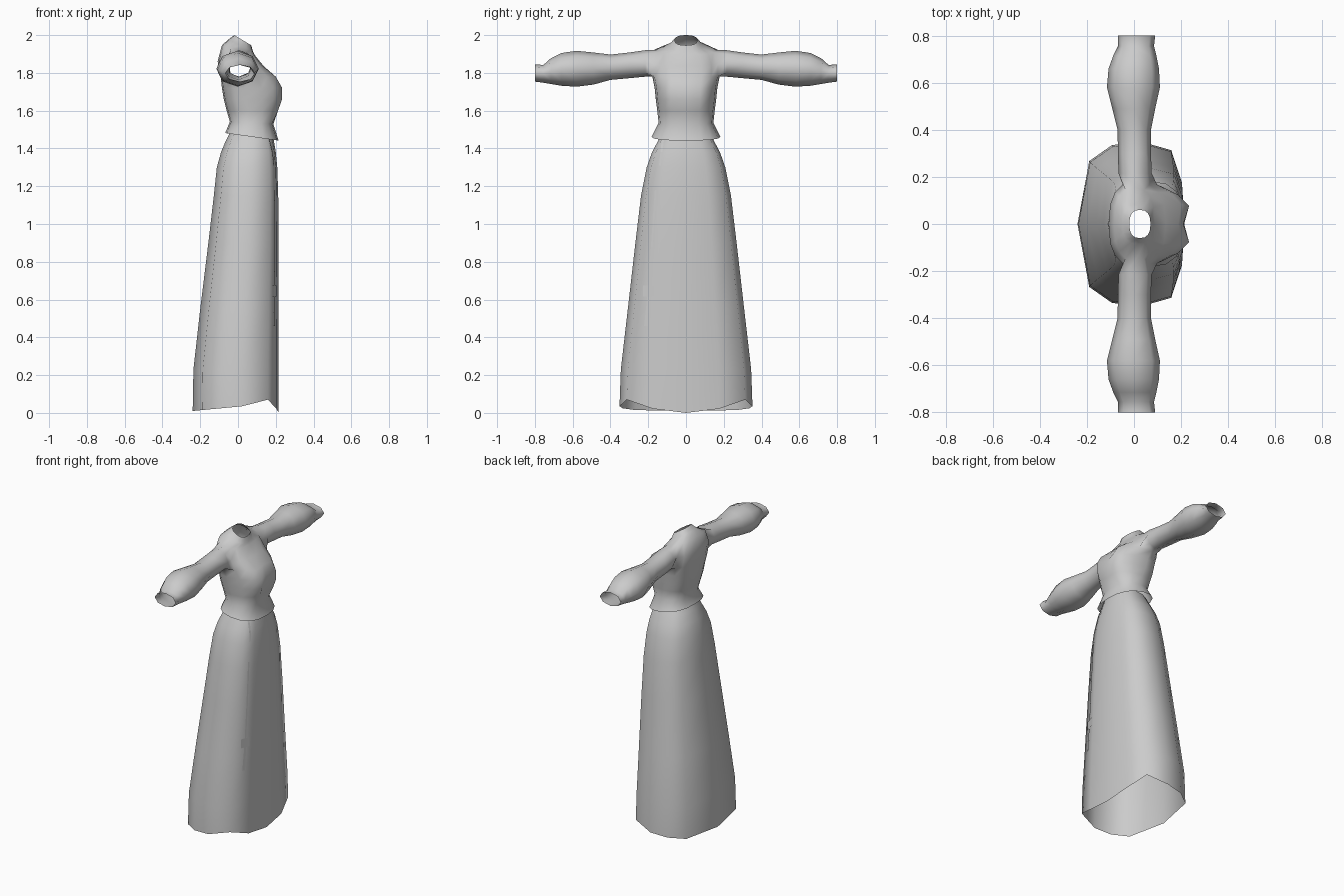
import bpy, bmesh, math

if "Cube" in bpy.data.objects:
    bpy.data.objects.remove(bpy.data.objects["Cube"])

fabric = bpy.data.materials.new("grey_fabric")
fabric.diffuse_color = (0.6, 0.6, 0.6, 1)
fabric.use_nodes = True
fabric.node_tree.nodes["Principled BSDF"].inputs["Base Color"].default_value = fabric.diffuse_color


def finish(bm, name, smooth=True):
    if smooth:
        bmesh.ops.recalc_face_normals(bm, faces=bm.faces)
    me = bpy.data.meshes.new(name)
    bm.to_mesh(me)
    bm.free()
    if smooth:
        me.shade_smooth()
    me.materials.append(fabric)
    ob = bpy.data.objects.new(name, me)
    bpy.context.collection.objects.link(ob)
    return ob


def bridge(bm, a, b):
    n = len(a)
    for i in range(n):
        j = (i + 1) % n
        bm.faces.new((a[i], a[j], b[j], b[i]))


def spow(v, p=0.8):
    return math.copysign(abs(v) ** p, v)


# ---- bodice: lofted rings (z, back x, mid x, front x, half width, bust dip, tilt)
N = 16
TORSO = [
    (1.462, -.068, .07, .215, .182, 0, .14),
    (1.535, -.043, .07, .187, .145, 0, .05),
    (1.60, -.060, .06, .212, .152, .005, 0),
    (1.66, -.075, .04, .233, .160, .020, 0),
    (1.72, -.085, .03, .234, .166, .025, 0),
    (1.78, -.092, .01, .200, .178, .012, 0),
    (1.85, -.108, .005, .135, .178, 0, .1),
    (1.92, -.085, .005, .088, .155, 0, .3),
    (1.945, -.050, .015, .080, .085, 0, .5),
    (1.973, -.020, .025, .070, .060, 0, .6),
]
bm = bmesh.new()
rings = []
for z, xb, xc, xf, hw, bust, tilt in TORSO:
    ring = []
    for k in range(N):
        a = 2 * math.pi * k / N
        c, s = math.cos(a), math.sin(a)
        x = xc + spow(c) * ((xf - xc) if c > 0 else (xc - xb))
        if bust and k in (0, 1, N - 1):
            x = xf - (bust if k == 0 else 0)
        ring.append(bm.verts.new((x, hw * spow(s), z - tilt * (x - xc))))
    rings.append(ring)
for a, b in zip(rings, rings[1:]):
    bridge(bm, a, b)

# ---- sleeves grown out of the armholes (y, x min, x max, z min, z max)
SLEEVE = [
    (.215, -.066, .075, 1.780, 1.920),
    (.30, -.068, .072, 1.772, 1.908),
    (.40, -.070, .072, 1.763, 1.897),
    (.49, -.092, .090, 1.738, 1.908),
    (.58, -.115, .110, 1.727, 1.917),
    (.66, -.108, .106, 1.732, 1.905),
    (.715, -.088, .095, 1.741, 1.878),
    (.755, -.068, .085, 1.748, 1.842),
    (.80, -.068, .090, 1.754, 1.845),
]
AROUND = [(1, -1), (1, 0), (1, 1), (0, 1), (-1, 1), (-1, 0), (-1, -1), (0, -1)]
MID = 6
for side in (1, -1):
    loop = [rings[MID + dz][(side * (4 - dx)) % N] for dx, dz in AROUND]
    bmesh.ops.delete(bm, geom=[rings[MID][(side * 4) % N]], context='VERTS')
    for y, x0, x1, z0, z1 in SLEEVE:
        nxt = []
        for dx, dz in AROUND:
            a = math.atan2(dz, dx)
            nxt.append(bm.verts.new(((x0 + x1) / 2 + (x1 - x0) / 2 * math.cos(a),
                                     side * y,
                                     (z0 + z1) / 2 + (z1 - z0) / 2 * math.sin(a))))
        bridge(bm, loop, nxt)
        loop = nxt
finish(bm, "bodice_with_sleeves")

# ---- skirt: outline scaled to rings (z, back x, front x, half width)
HALF = [(1, 0), (.95, .5), (.75, .89), (.15, 1), (-.36, .95), (-.78, .76), (-1, 0)]
HEM_Z = [0, .022, .07, .035, .024, .015, .01]
OUTLINE = HALF + [(x, -y) for x, y in HALF[-2:0:-1]]
HEM = HEM_Z + HEM_Z[-2:0:-1]
SKIRT = [
    (0, -.240, .215, .352), (.23, -.236, .215, .345), (.55, -.200, .215, .308),
    (.90, -.157, .215, .268), (1.15, -.128, .213, .238), (1.30, -.112, .208, .208),
    (1.38, -.090, .200, .180), (1.44, -.065, .190, .148), (1.49, -.040, .180, .125),
]
bm = bmesh.new()
prev = None
for i, (z, xb, xf, hw) in enumerate(SKIRT):
    ring = [bm.verts.new(((xb + xf) / 2 + (xf - xb) / 2 * ux, hw * uy,
                          HEM[k] if i == 0 else z))
            for k, (ux, uy) in enumerate(OUTLINE)]
    if prev:
        bridge(bm, prev, ring)
    prev = ring
finish(bm, "skirt")


def skirt_front(y, z):
    """x of the skirt's front surface at a given y and z."""
    for lo, hi in zip(SKIRT, SKIRT[1:]):
        if lo[0] <= z <= hi[0]:
            t = (z - lo[0]) / (hi[0] - lo[0])
            xb, xf, hw = (lo[j] + t * (hi[j] - lo[j]) for j in (1, 2, 3))
            break
    v = min(abs(y) / hw, 1)
    for (xa, ya), (xc, yc) in zip(HALF, HALF[1:4]):
        if v <= yc:
            break
    u = xa + (xc - xa) * (v - ya) / (yc - ya)
    return (xb + xf) / 2 + (xf - xb) / 2 * u


# ---- hanging cord and tag: thin strips hugging the skirt front
def strip(name, y0, z0, y1, z1, w0, w1, steps=6):
    bm = bmesh.new()
    prev = None
    for i in range(steps + 1):
        t = i / steps
        y, z, w = y0 + (y1 - y0) * t, z0 + (z1 - z0) * t, w0 + (w1 - w0) * t
        row = [bm.verts.new((skirt_front(y + d, z) + .005, y + d, z))
               for d in (-w / 2, w / 2)]
        if prev:
            bm.faces.new((prev[0], row[0], row[1], prev[1]))
        prev = row
    finish(bm, name, smooth=False)


strip("cord_top", -.122, 1.45, -.138, 1.31, .012, .010)
strip("cord_middle", -.160, 1.18, -.195, .675, .010, .010, 10)
strip("cord_tag", -.197, .675, -.197, .615, .062, .062, 2)
strip("cord_end", -.198, .615, -.212, .46, .014, .020)
